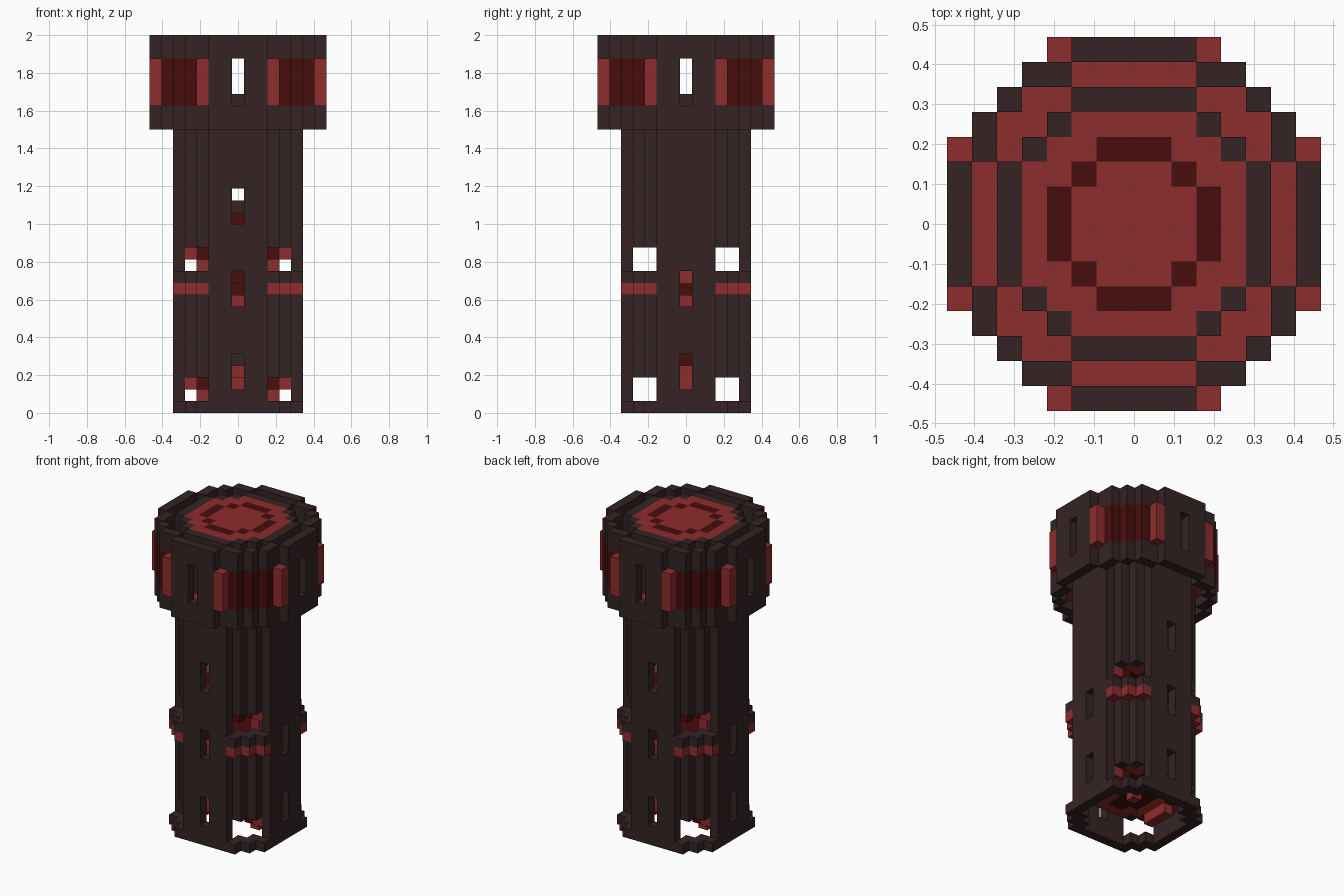
import bpy, bmesh
from mathutils import Vector

cube = bpy.data.objects.get("Cube")
if cube:
    bpy.data.objects.remove(cube, do_unlink=True)

U = 2 / 32          # edge of one block
REACH = range(-7, 8)


def make_material(name, rgb):
    mat = bpy.data.materials.new(name)
    mat.use_nodes = True
    mat.diffuse_color = (*rgb, 1)
    mat.node_tree.nodes["Principled BSDF"].inputs["Base Color"].default_value = (*rgb, 1)
    return mat


DARK, RED, DEEP = range(3)
MATERIALS = [
    make_material("dark brick", (0.036, 0.017, 0.018)),
    make_material("red brick", (0.27, 0.025, 0.027)),
    make_material("deep red brick", (0.063, 0.004, 0.004)),
]
parts = {}


def fill(part, layers, rule, colour=DARK):
    """Stack blocks in the layers wherever rule(x, y, far, near) holds."""
    cells = parts.setdefault(part, {})
    for x in REACH:
        for y in REACH:
            far, near = max(abs(x), abs(y)), min(abs(x), abs(y))
            if rule(x, y, far, near):
                for z in layers:
                    cells[x, y, z] = colour


def cut(part, layers, rule):
    """Remove blocks in the layers wherever the rule holds."""
    for x, y, z in list(parts[part]):
        if z in layers and rule(x, y, max(abs(x), abs(y)), min(abs(x), abs(y))):
            del parts[part][x, y, z]


# Plan shapes
def shaft_ring(x, y, far, near):
    return (far == 5 and near <= 2) or (far, near) == (4, 3)


def shaft_core(x, y, far, near):
    return far <= 4 and far + near <= 6


def corner_ledge(x, y, far, near):
    return far <= 5 and far + near == 8


def crown_side(x, y, far, near):
    return far == 7 and near <= 2


def crown_corner(x, y, far, near):
    return (far <= 6 and far + near == 10) or (far, near) == (6, 3)


def crown_gap(x, y, far, near):
    return (far <= 6 and far + near < 10 and (far, near) != (6, 3)
            and not shaft_ring(x, y, far, near) and not shaft_core(x, y, far, near))


# Shaft wall with slit windows and corner openings
fill("shaft_wall", range(32), shaft_ring)
for base in (2, 9, 16):
    cut("shaft_wall", range(base, base + 3), lambda x, y, f, n: x == 0)
for base in (2, 9):
    cut("shaft_wall", range(base, base + 3), lambda x, y, f, n: y == 0)
cut("shaft_wall", range(27, 30), lambda x, y, f, n: n == 0)
for base in (1, 12):
    cut("shaft_wall", range(base, base + 2), lambda x, y, f, n: n == 3)

# Corner ledges at the foot and the middle
fill("base_ledge", [0], corner_ledge)
fill("middle_ledge", [10], corner_ledge, RED)
fill("middle_ledge", [11], corner_ledge)

# Crown: outer walls, deep red corner panels, pillars, walkway
fill("crown_wall", range(24, 32), crown_side)
cut("crown_wall", range(26, 30), lambda x, y, f, n: n == 0)
fill("crown_corner", range(24, 32), crown_corner)
fill("crown_corner", range(26, 30), crown_corner, DEEP)
fill("crown_pillar", range(26, 30), lambda x, y, f, n: (f, n) == (7, 3), RED)
fill("crown_walkway", [25], crown_gap, RED)

# Roof with inlaid ring pattern
fill("roof", [31], shaft_core, RED)
fill("roof", [31], lambda x, y, f, n: (f == 3 and n <= 1) or (f, n) == (2, 2), DEEP)

# Inner steps, floors and central post
for base in (1, 12):
    fill("inner_steps", [base], lambda x, y, f, n: abs(x) == 3 and abs(y) <= 1, RED)
    fill("inner_steps", [base + 1], lambda x, y, f, n: abs(x) == 4 and abs(y) <= 2, RED)
    fill("inner_steps", [base + 1], lambda x, y, f, n: abs(x) == 3 and abs(y) <= 2, DEEP)
    fill("inner_floor", [base + 2], shaft_core, RED)
    fill("inner_floor", [base + 2], lambda x, y, f, n: f <= 3 and f + n <= 4, DEEP)
fill("inner_steps", [4], lambda x, y, f, n: abs(x) == 3 and abs(y) <= 1, DEEP)
fill("inner_floor", [9], shaft_core, RED)
fill("inner_floor", [10], lambda x, y, f, n: f <= 3, DEEP)
fill("inner_steps", [11], lambda x, y, f, n: abs(x) == 3 and abs(y) <= 1, RED)


def centre(x, y, far, near):
    return far == 0


fill("central_post", [2], centre, RED)
fill("central_post", range(4, 9), centre)
fill("central_post", [11, 15, 16], centre, DEEP)
fill("central_post", [17], centre)

# Turn the blocks into meshes, keeping only the exposed sides
occupied = {cell for cells in parts.values() for cell in cells}
AXES = [Vector(a) for a in ((1, 0, 0), (0, 1, 0), (0, 0, 1))]

for name, cells in parts.items():
    bm = bmesh.new()
    for cell, colour in cells.items():
        middle = Vector(cell) + AXES[2] / 2
        for i, axis in enumerate(AXES):
            for sign in (-1, 1):
                n = axis * sign
                if tuple(int(c) for c in Vector(cell) + n) in occupied:
                    continue
                u = AXES[(i + 1) % 3] / 2
                v = AXES[(i + 2) % 3] / 2 * sign
                mid = middle + n / 2
                face = bm.faces.new([bm.verts.new(p * U) for p in
                                     (mid - u - v, mid + u - v, mid + u + v, mid - u + v)])
                face.material_index = colour
    bmesh.ops.remove_doubles(bm, verts=bm.verts, dist=U / 100)
    mesh = bpy.data.meshes.new(name)
    bm.to_mesh(mesh)
    bm.free()
    for mat in MATERIALS:
        mesh.materials.append(mat)
    bpy.context.collection.objects.link(bpy.data.objects.new(name, mesh))
